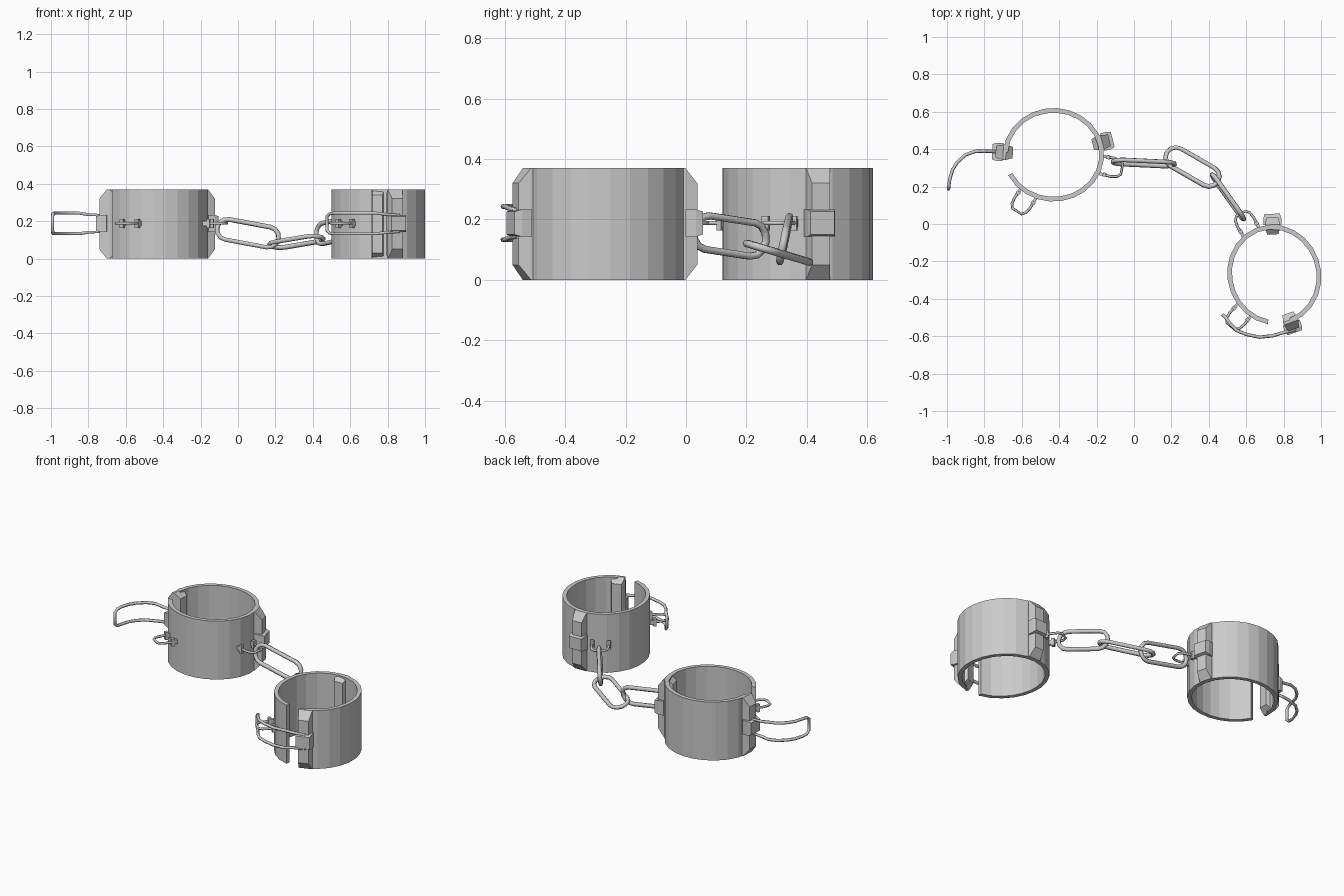
import bpy, bmesh
from math import sin, cos, radians, pi
from mathutils import Vector, Matrix

if "Cube" in bpy.data.objects:
    bpy.data.objects.remove(bpy.data.objects["Cube"])

H = 0.37          # cuff height
MID = 0.188       # height of fittings
RX, RY, T = 0.27, 0.25, 0.025
C = radians(106.5)

# Second cuff is a reflected copy of the first
FRAMES = {
    "left": Matrix.Translation((-0.43, 0.37, 0)),
    "right": Matrix.Translation((0.75, -0.272, 0)) @ Matrix(
        ((cos(C), sin(C), 0, 0), (sin(C), -cos(C), 0, 0), (0, 0, 1, 0), (0, 0, 0, 1))),
}


def finish(name, bm):
    bmesh.ops.recalc_face_normals(bm, faces=bm.faces[:])
    me = bpy.data.meshes.new(name)
    bm.to_mesh(me)
    bm.free()
    ob = bpy.data.objects.new(name, me)
    bpy.context.collection.objects.link(ob)
    return ob


def hull(name, pts):
    bm = bmesh.new()
    for p in pts:
        bm.verts.new(p)
    bmesh.ops.convex_hull(bm, input=bm.verts[:])
    return finish(name, bm)


def wire(name, pts, radius, closed=False):
    cu = bpy.data.curves.new(name, 'CURVE')
    cu.dimensions = '3D'
    cu.bevel_depth = radius
    cu.bevel_resolution = 1
    cu.use_fill_caps = True
    sp = cu.splines.new('POLY')
    sp.points.add(len(pts) - 1)
    for q, p in zip(sp.points, pts):
        q.co = (*p, 1)
    sp.use_cyclic_u = closed
    ob = bpy.data.objects.new(name, cu)
    bpy.context.collection.objects.link(ob)
    return ob


def ring_r(deg):
    a = radians(deg)
    return 1 / ((cos(a) / RX) ** 2 + (sin(a) / RY) ** 2) ** 0.5


def place(frame, deg, t, dr, z):
    """Point at angle deg on the cuff: t sideways, dr outward from its surface."""
    a = radians(deg)
    r = ring_r(deg) + dr
    return frame @ Vector((r * cos(a) - t * sin(a), r * sin(a) + t * cos(a), z))


def slab(frame, deg, sections):
    """Points of stacked rectangles (dr, half width, low z, high z)."""
    return [place(frame, deg, s * w, dr, z)
            for dr, w, z0, z1 in sections for s in (-1, 1) for z in (z0, z1)]


for side, M in FRAMES.items():
    # Open cuff band
    bm = bmesh.new()
    n = 22
    loops = []
    for i in range(n + 1):
        d = 204 + (537 - 204) * i / n
        loops.append([bm.verts.new(place(M, d, 0, dr, z))
                      for dr, z in ((0, 0), (0, H), (-T, H), (-T, 0))])
    for a, b in zip(loops, loops[1:]):
        for k in range(4):
            bm.faces.new((a[k], a[(k + 1) % 4], b[(k + 1) % 4], b[k]))
    bm.faces.new(loops[0])
    bm.faces.new(loops[-1])
    finish(side + "_cuff_band", bm)

    # Hinge posts with chamfered ends, and their centre blocks
    for label, d in (("clasp", 177), ("hinge", 14.5)):
        hull(f"{side}_{label}_post", slab(M, d, [
            (-0.052, 0.03, 0.03, H - 0.03), (-0.015, 0.041, 0, H),
            (0.0, 0.041, 0, H), (0.04, 0.031, 0.05, H - 0.05)]))
        hull(f"{side}_{label}_block", slab(M, d, [
            (0.0, 0.048, 0.143, 0.233), (0.035, 0.048, 0.143, 0.233),
            (0.058, 0.041, 0.15, 0.226)]))

    # Wire staples held by studs
    for label, d in (("latch", 237), ("chain", 348)):
        for s in (-1, 1):
            hull(f"{side}_{label}_stud", [place(M, d, s * 0.048 + u, dr, z)
                 for dr, w, h in ((-0.025, 0.008, 0.013), (0.022, 0.008, 0.013))
                 for u in (-w, w) for z in (MID - h, MID + h)])
            hull(f"{side}_{label}_stud_head", [place(M, d, s * 0.048 + u, dr, z)
                 for dr in (0.01, 0.028) for u in (-0.011, 0.011)
                 for z in (MID - 0.024, MID + 0.024)])
        prof = [(0.048, 0.01), (0.05, 0.05), (0.044, 0.085), (0.028, 0.104)]
        prof += [(-t, dr) for t, dr in reversed(prof)]
        wire(f"{side}_{label}_staple",
             [place(M, d, t, dr, MID) for t, dr in prof], 0.0075)

# Swinging clasp wires: one thrown open, one folded over its latch
PATHS = {
    "left": [(-0.74, 0.387), (-0.80, 0.39), (-0.85, 0.388), (-0.90, 0.37), (-0.945, 0.33),
             (-0.97, 0.29), (-0.985, 0.24), (-0.99, 0.205), (-0.992, 0.185)],
    "right": [(0.86, -0.565), (0.80, -0.58), (0.74, -0.598), (0.67, -0.605), (0.60, -0.59),
              (0.55, -0.57), (0.515, -0.535), (0.49, -0.50), (0.475, -0.487)],
}
for side, path in PATHS.items():
    k = len(path)
    hs = [0.045, 0.047] + [0.055] * (k - 4) + [0.052, 0.036]
    up = [(x, y, MID + h) for (x, y), h in zip(path, hs)]
    down = [(x, y, MID - h) for (x, y), h in zip(path, hs)]
    wire(side + "_clasp_wire", up + down[::-1], 0.009, True)


# Chain links
def link(name, a, b, across):
    a, b = Vector(a), Vector(b)
    u = (b - a).normalized()
    w = Vector(across)
    w = (w - u * w.dot(u)).normalized()
    r = 0.056
    half = (b - a).length / 2 - 0.013 - r
    mid = (a + b) / 2
    pts = []
    for s in (1, -1):
        for i in range(7):
            t = -pi / 2 + pi * i / 6
            pts.append(mid + s * (u * (half + r * cos(t)) + w * (r * sin(t))))
    wire(name, pts, 0.013, True)


link("chain_link_1", (-0.125, 0.335, 0.168), (0.23, 0.318, 0.102), (0, 0.2, 1))
link("chain_link_2", (0.165, 0.39, 0.065), (0.46, 0.22, 0.115), (0.48, 0.83, -0.25))
link("chain_link_3", (0.41, 0.275, 0.125), (0.595, 0.015, 0.165), (0.05, 0.08, 1))
